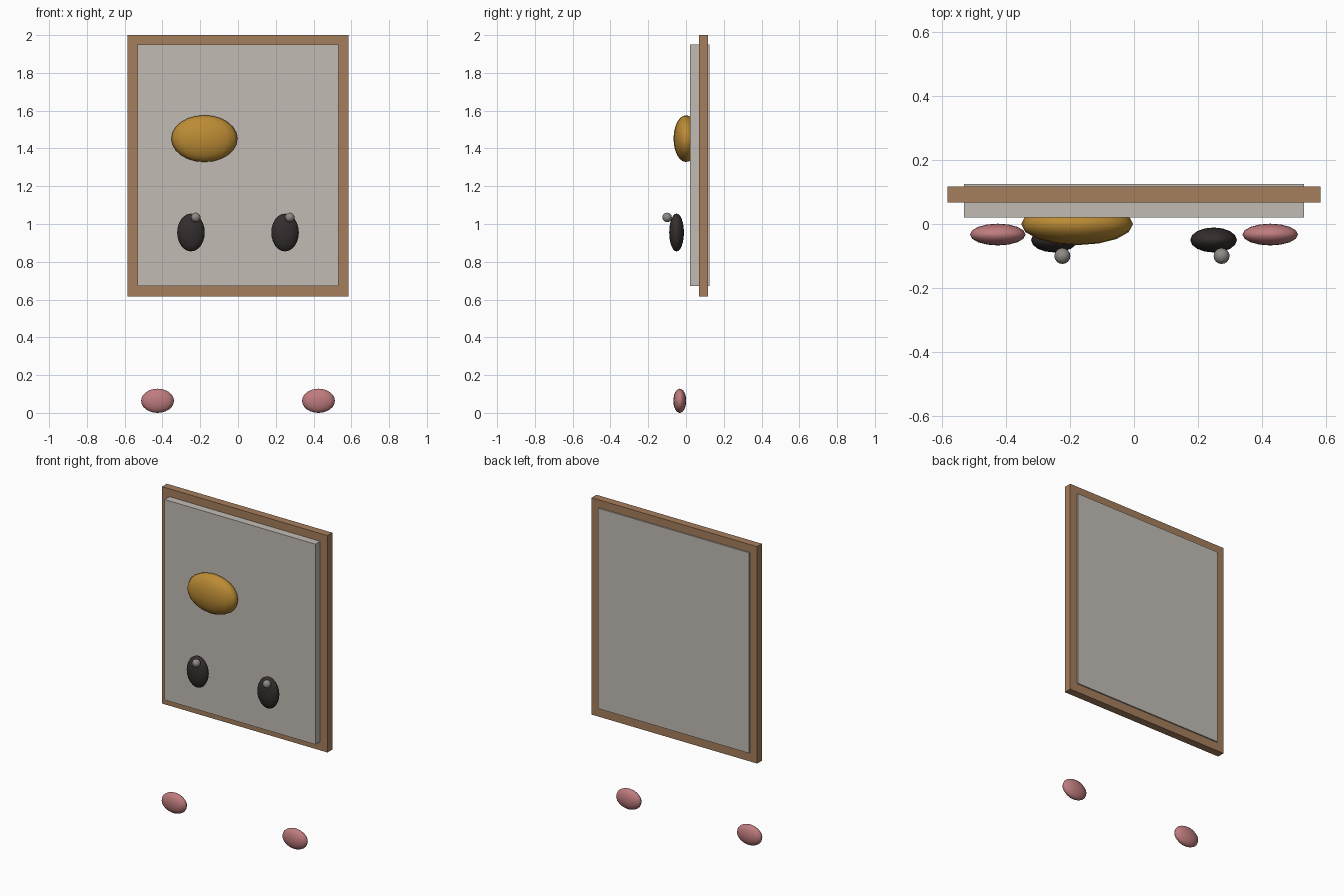
import bpy

if "Cube" in bpy.data.objects:
    bpy.data.objects.remove(bpy.data.objects["Cube"])


def material(name, r, g, b, a=1.0):
    m = bpy.data.materials.new(name)
    m.diffuse_color = (r, g, b, a)
    m.use_nodes = True
    m.node_tree.nodes["Principled BSDF"].inputs["Base Color"].default_value = m.diffuse_color
    return m


WOOD = material("wood", 0.38, 0.21, 0.11)
PANEL = material("panel_grey", 0.54, 0.50, 0.46, 0.85)
GOLD = material("gold", 0.50, 0.26, 0.035)
DARK = material("dark", 0.035, 0.027, 0.027)
PINK = material("pink", 0.52, 0.20, 0.21)
PEARL = material("pearl_grey", 0.27, 0.25, 0.23)


def box(name, lo, hi, mat):
    centre = [(a + b) / 2 for a, b in zip(lo, hi)]
    bpy.ops.mesh.primitive_cube_add(size=1, location=centre)
    ob = bpy.context.object
    ob.name = name
    ob.scale = [b - a for a, b in zip(lo, hi)]
    bpy.ops.object.transform_apply(location=False, rotation=False, scale=True)
    ob.data.materials.append(mat)
    return ob


def ellipsoid(name, centre, radii, mat):
    bpy.ops.mesh.primitive_uv_sphere_add(segments=16, ring_count=12, radius=1, location=centre)
    ob = bpy.context.object
    ob.name = name
    ob.scale = radii
    bpy.ops.object.transform_apply(location=False, rotation=False, scale=True)
    bpy.ops.object.shade_smooth()
    ob.data.materials.append(mat)
    return ob


# Picture frame bars around the opening
W, IN = 0.584, 0.532
Z0, Z1, ZI0, ZI1 = 0.617, 2.0, 0.672, 1.95
Y0, Y1 = 0.068, 0.117
box("frame_top", (-W, Y0, ZI1), (W, Y1, Z1), WOOD)
box("frame_bottom", (-W, Y0, Z0), (W, Y1, ZI0), WOOD)
box("frame_left", (-W, Y0, ZI0), (-IN, Y1, ZI1), WOOD)
box("frame_right", (IN, Y0, ZI0), (W, Y1, ZI1), WOOD)

# Thick panel, proud of the frame on both sides
box("panel", (-IN, 0.02, ZI0), (IN, 0.125, ZI1), PANEL)

# Gold oval partly sunk into the panel
ellipsoid("gold_oval", (-0.178, 0.0, 1.452), (0.175, 0.066, 0.124), GOLD)

# Dark ovals with small highlight beads, pink ovals on the ground
for side, s in (("left", -1), ("right", 1)):
    ellipsoid(f"dark_oval_{side}", (s * 0.249, -0.05, 0.955), (0.073, 0.039, 0.1), DARK)
    ellipsoid(f"bead_{side}", (s * 0.249 + 0.025, -0.1, 1.035), (0.025,) * 3, PEARL)
    ellipsoid(f"pink_oval_{side}", (s * 0.426, -0.033, 0.064), (0.087, 0.034, 0.064), PINK)
